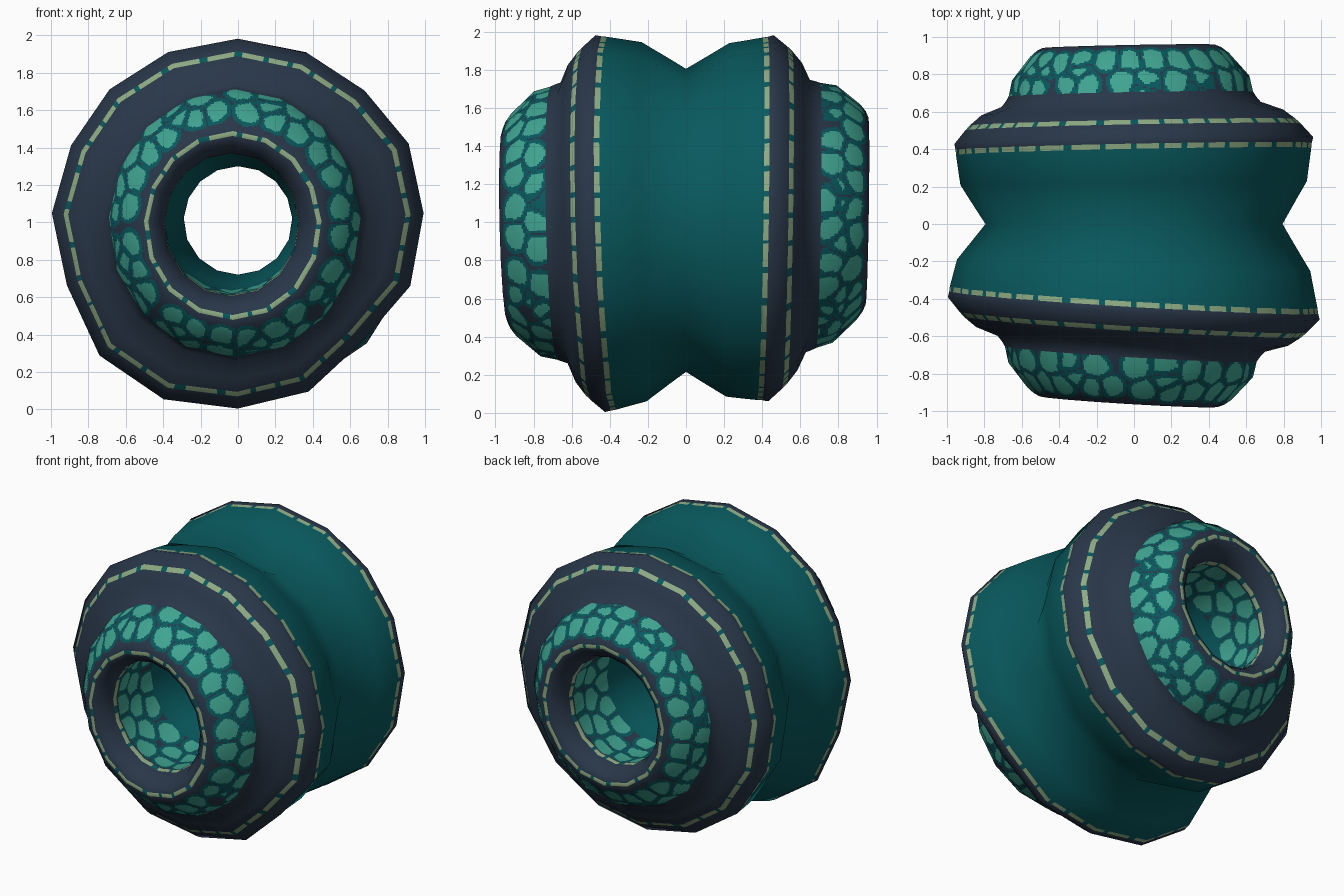
import bpy, math, random
from mathutils import Vector, kdtree

if "Cube" in bpy.data.objects:
    bpy.data.objects.remove(bpy.data.objects["Cube"])

random.seed(4)
SIDES, SUB = 16, 24            # low-poly ring, finely cut for the painted details
N = SIDES * SUB

COLOURS = [("deep_teal", (0.0025, 0.100, 0.112)), ("slate", (0.022, 0.038, 0.066)),
           ("mint_spot", (0.052, 0.375, 0.285)), ("pale_stitch", (0.27, 0.41, 0.23))]
MATS = []
for name, c in COLOURS:
    m = bpy.data.materials.new(name)
    m.diffuse_color = (*c, 1)
    m.use_nodes = True
    m.node_tree.nodes["Principled BSDF"].inputs["Base Color"].default_value = m.diffuse_color
    MATS.append(m)
TEAL, SLATE, MINT, PALE = range(4)

# half profile: radius, distance from the waist, zone of the following strip
# T teal, K slate, D dashed line, S spots
PROFILE = [(.795, 0, 'T'), (.935, .22, 'T'), (.965, .392, 'D'), (.968, .42, 'K'),
           (.975, .45, 'K'), (.91, .525, 'D'), (.885, .550, 'K'), (.82, .60, 'K'),
           (.72, .64, 'K'), (.695, .695, 'S'), (.675, .78, 'S'), (.565, .905, 'S'),
           (.525, .935, 'K'), (.49, .95, 'D'), (.465, .95, 'K'), (.43, .93, 'K'),
           (.395, .89, 'K'), (.372, .83, 'D'), (.368, .80, 'K'), (.37, .785, 'S'),
           (.385, .62, 'S'), (.365, .40, 'T'), (.345, .28, 'T'), (.29, 0, 'T')]

# hand-shaped rim: radius factor at each corner of the ring, front only
FRONT_RIM = [1.005, 1.015, .985, .985, .988, .99, .995, .99, 1.005, .985, 1.04, 1.04, 1.01, .995, .935, .995]


def profile_normals():
    segs = []
    for a, b in zip(PROFILE, PROFILE[1:]):
        d = Vector((b[0] - a[0], b[1] - a[1])).normalized()
        segs.append(Vector((d.y, -d.x)))
    mid = [(p + q).normalized() for p, q in zip(segs, segs[1:])]
    return [Vector((1, 0))] + mid + [Vector((-1, 0))]


def fine_rows():
    """Cut the profile into rows: radius, y, normal, zone."""
    nor, rows = profile_normals(), []
    for i, (a, b) in enumerate(zip(PROFILE, PROFILE[1:])):
        length = math.hypot(b[0] - a[0], b[1] - a[1])
        step = {'S': .011, 'D': .02}.get(a[2], .06)
        n = max(1, math.ceil(length / step))
        for k in range(n):
            t = k / n
            rows.append((a[0] + (b[0] - a[0]) * t, a[1] + (b[1] - a[1]) * t,
                         nor[i].lerp(nor[i + 1], t).normalized(), a[2]))
    rows.append((PROFILE[-1][0], 0, nor[-1], 'T'))
    return rows


def spot_tree():
    """Scatter spot centres in rows round the outer and inner spotted bands."""
    pts = []
    for r, y, count in [(.68, .755, 25), (.60, .872, 24), (.373, .72, 14), (.38, .59, 13), (.37, .46, 13)]:
        turn = random.random()
        for i in range(count):
            a = (i + turn + random.uniform(-.22, .22)) * math.tau / count
            j = random.uniform(-.022, .022)
            pts.append((r * math.cos(a), y + j, r * math.sin(a)))
    for r, y in [(.645, .815)] * 8 + [(.695, .70)] * 8:   # small fillers
        a = random.random() * math.tau
        pts.append((r * math.cos(a), y, r * math.sin(a)))
    tree = kdtree.KDTree(len(pts))
    for i, p in enumerate(pts):
        tree.insert(p, i)
    tree.balance()
    return tree


def colour(zone, p, r, ang, tree):
    if zone == 'T':
        return TEAL
    if zone == 'K':
        return SLATE
    if zone == 'D':
        k = round(38 * round(r, 1))
        return PALE if math.sin(k * ang + 1.8 * math.sin(5 * ang)) > -.8 else TEAL
    near = tree.find_n(p, 2)
    d1, gap = near[0][2], near[1][2] - near[0][2]
    if gap > .034 and d1 < .076:
        return MINT
    return TEAL if gap > .004 and d1 < .1 else SLATE


def half_ring(name, side, scale, rim_y, tilt_x, tilt_z, lift, factors):
    rows, tree = fine_rows(), spot_tree()
    angles = [math.tau * i / SIDES for i in range(SIDES)]
    angles = [a + .045 * math.cos(a) ** 3 for a in angles]
    corners = [Vector((math.cos(a), math.sin(a))) for a in angles]

    def around(values):        # straight blend between ring corners
        out = []
        for i in range(N):
            t = (i % SUB) / SUB
            out.append(values[i // SUB] * (1 - t) + values[(i // SUB + 1) % SIDES] * t)
        return out

    plain = around(corners)
    shaped = around([c * f for c, f in zip(corners, factors)])
    verts, normals, flat = [], [], []
    for r, y, n, _ in rows:
        w = min(1, y / .4)
        s = 1 + (scale - 1) * w
        rim = w * max(0, min(1, (r - .7) / .18))
        end = max(0, min(1, (y - .6) / .08))       # end collars are slightly oval
        yy = y * (1 + (rim_y - 1) * rim)
        for c, d in zip(plain, shaped):
            e = c.lerp(d, rim)
            x, z = e.x * r * s * (1 - .045 * end), e.y * r * s * (1 + .015 * end)
            flat.append(Vector((c.x * r, y, c.y * r)))
            verts.append((x - .055 * max(0, 1 - r) * min(1, w), side * yy + w * (tilt_x * x + tilt_z * z),
                          z + 1.01 + lift * side * y * y))
            u = c.normalized()
            normals.append(Vector((u.x * n.x, side * n.y, u.y * n.x)))
    faces, mats = [], []
    for j in range(len(rows) - 1):
        for i in range(N):
            k = (i + 1) % N
            q = (j * N + i, j * N + k, (j + 1) * N + k, (j + 1) * N + i)
            mid = (flat[q[0]] + flat[q[2]]) / 2
            mats.append(colour(rows[j][3], mid, rows[j][0], (i + .5) * math.tau / N, tree))
            faces.append(q[::-1] if side > 0 else q)
    me = bpy.data.meshes.new(name)
    me.from_pydata(verts, [], faces)
    for m in MATS:
        me.materials.append(m)
    me.polygons.foreach_set("material_index", mats)
    # make the winding agree with the outward normal
    f = me.polygons[0]
    if f.normal.dot(normals[f.vertices[0]]) < 0:
        me.flip_normals()
    me.polygons.foreach_set("use_smooth", [True] * len(faces))
    me.update()
    me.normals_split_custom_set_from_vertices(normals)
    ob = bpy.data.objects.new(name, me)
    bpy.context.collection.objects.link(ob)
    return ob


# two flared halves meeting at the waist, each leaning a little
half_ring("front_half", -1, 1.015, 1.0, -.06, -.025, .03, FRONT_RIM)
half_ring("back_half", 1, .985, .99, .02, .015, .055, [1] * SIDES)
